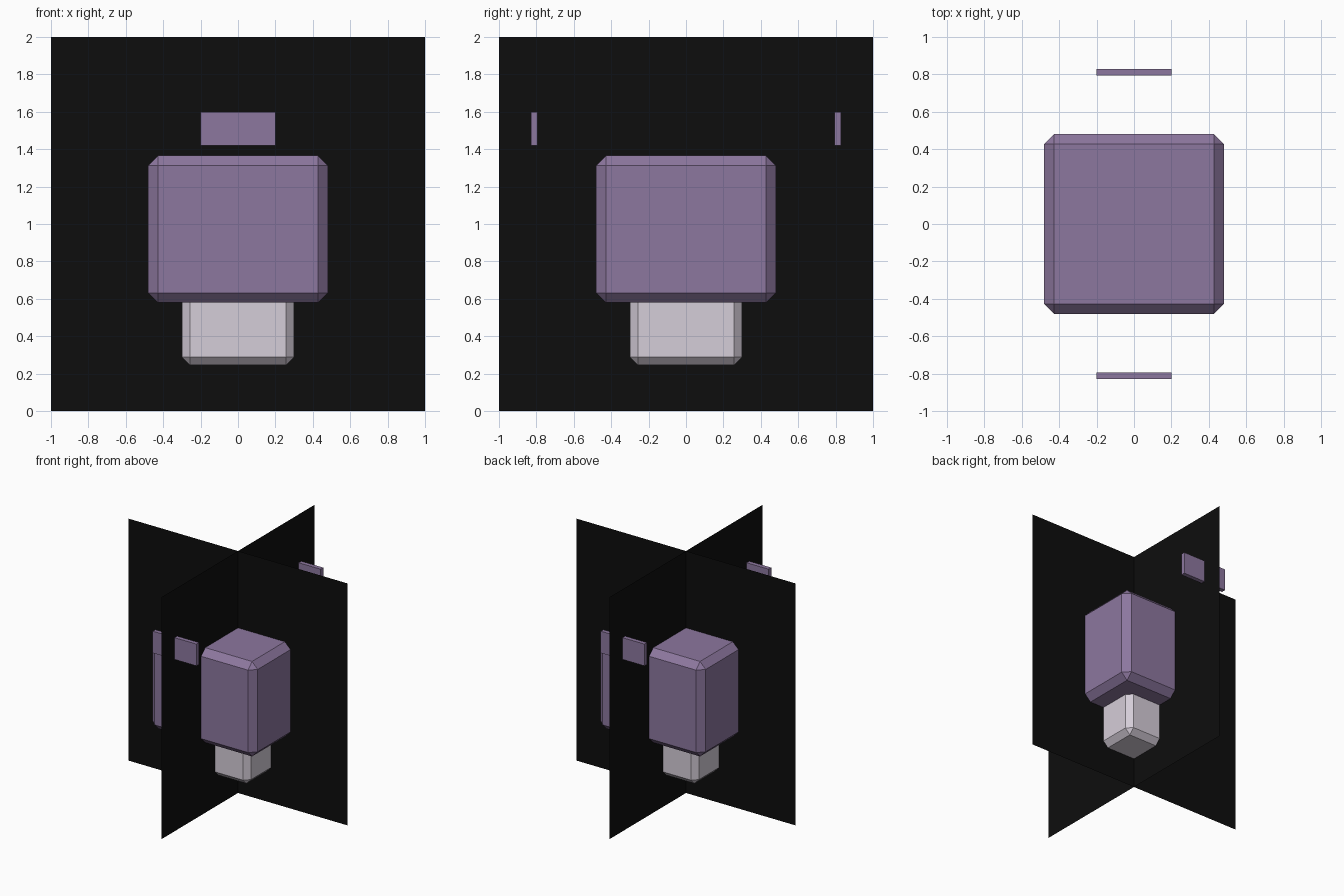
import bpy, bmesh, math
from mathutils import Matrix

if "Cube" in bpy.data.objects:
    bpy.data.objects.remove(bpy.data.objects["Cube"])


def material(name, rgb):
    m = bpy.data.materials.new(name)
    m.diffuse_color = (*rgb, 1)
    m.use_nodes = True
    m.node_tree.nodes["Principled BSDF"].inputs["Base Color"].default_value = m.diffuse_color
    return m


PURPLE = material("dusty purple", (0.265, 0.184, 0.345))
GREY = material("pale grey", (0.665, 0.61, 0.69))
BLACK = material("near black", (0.004, 0.004, 0.004))


def finish(name, bm, mat):
    mesh = bpy.data.meshes.new(name)
    bm.to_mesh(mesh)
    bm.free()
    mesh.materials.append(mat)
    ob = bpy.data.objects.new(name, mesh)
    bpy.context.collection.objects.link(ob)
    return ob


def box(name, lo, hi, mat, chamfer=0):
    """Box between two corners, with optional flat chamfered edges."""
    size = [h - l for l, h in zip(lo, hi)]
    mid = [(h + l) / 2 for l, h in zip(lo, hi)]
    bm = bmesh.new()
    bmesh.ops.create_cube(bm, size=1, matrix=Matrix.Translation(mid) @ Matrix.Diagonal((*size, 1)))
    if chamfer:
        bmesh.ops.bevel(bm, geom=bm.edges[:], offset=chamfer, offset_type='OFFSET',
                        segments=1, profile=0.5, affect='EDGES')
    return finish(name, bm, mat)


def panel(name, turn):
    """Upright 2 x 2 sheet through the centre, standing on z = 0."""
    bm = bmesh.new()
    m = (Matrix.Translation((0, 0, 1)) @ Matrix.Rotation(turn, 4, 'Z')
         @ Matrix.Rotation(math.pi / 2, 4, 'X'))
    bmesh.ops.create_grid(bm, x_segments=1, y_segments=1, size=1, matrix=m)
    return finish(name, bm, BLACK)


# Crossed upright sheets
panel("cross_panel_wide", 0)
panel("cross_panel_deep", math.pi / 2)

# Large upper block and the smaller block below it
box("upper_block", (-0.48, -0.48, 0.58), (0.48, 0.48, 1.365), PURPLE, 0.052)
box("lower_block", (-0.30, -0.30, 0.245), (0.30, 0.30, 0.65), GREY, 0.044)

# Small floating plates, front and back
for name, side in (("front_plate", -1), ("back_plate", 1)):
    y0, y1 = sorted((side * 0.793, side * 0.828))
    box(name, (-0.20, y0, 1.42), (0.20, y1, 1.60), PURPLE)
